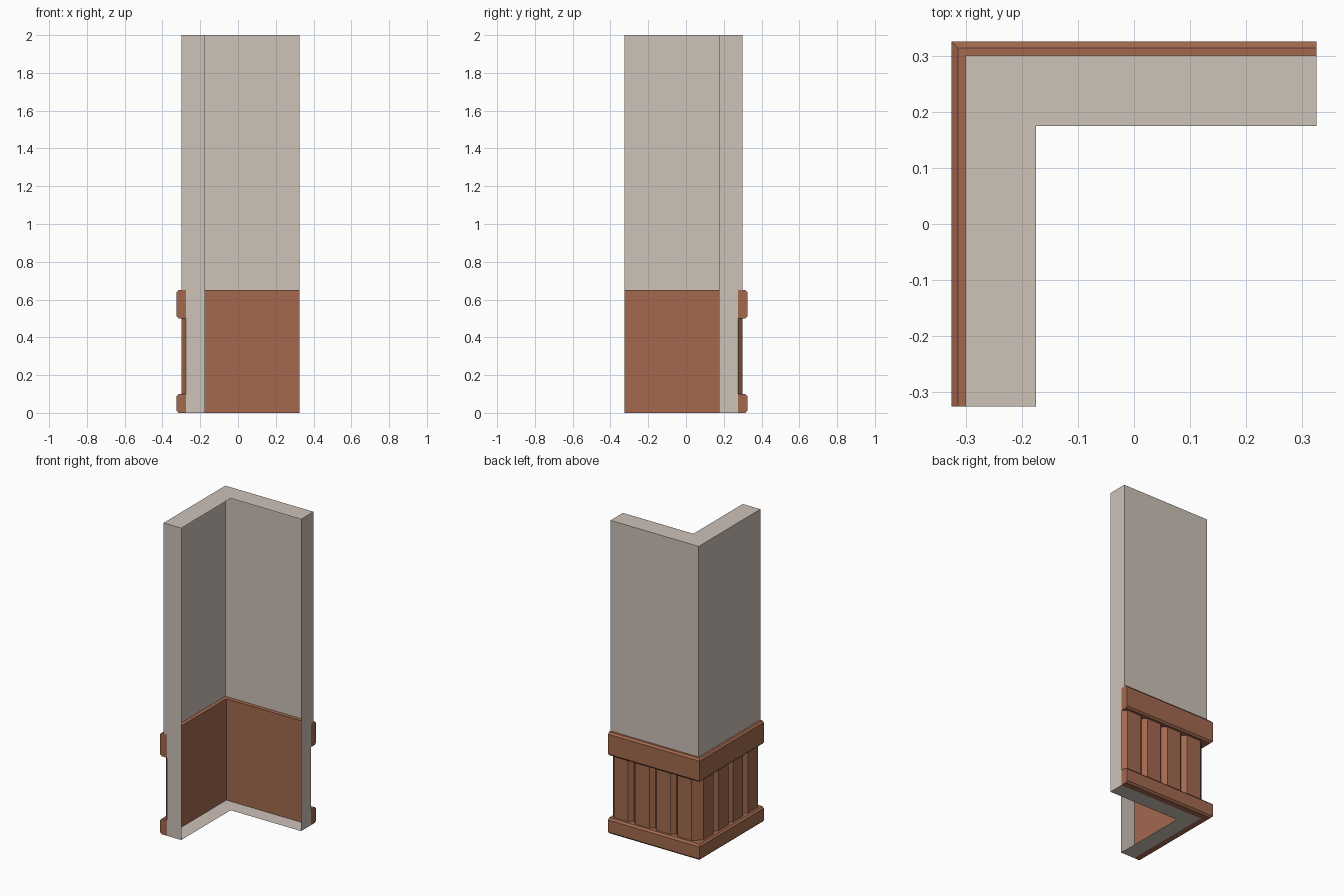
import bpy

if "Cube" in bpy.data.objects:
    bpy.data.objects.remove(bpy.data.objects["Cube"])


def material(name, rgb):
    m = bpy.data.materials.new(name)
    m.diffuse_color = (*rgb, 1)
    m.use_nodes = True
    m.node_tree.nodes["Principled BSDF"].inputs["Base Color"].default_value = m.diffuse_color
    return m


PLASTER = material("warm_grey_plaster", (0.61, 0.54, 0.48))
WOOD = material("red_brown_wood", (0.366, 0.141, 0.078))
END = 0.325   # where both arms of the corner stop


def make(name, verts, faces, mat):
    me = bpy.data.meshes.new(name)
    me.from_pydata(verts, [], faces)
    me.materials.append(mat)
    ob = bpy.data.objects.new(name, me)
    bpy.context.collection.objects.link(ob)
    return ob


def sweep(name, profile, mat, skip=(), caps=True):
    """Sweep (offset, z) profile along the L-shaped path with a mitred corner."""
    n = len(profile)
    verts = [(-d, -END, z) for d, z in profile]
    verts += [(-d, d, z) for d, z in profile]
    verts += [(END, d, z) for d, z in profile]
    faces = []
    for s in (0, n):
        for i in range(n):
            if i not in skip:
                j = (i + 1) % n
                faces.append((s + i, s + n + i, s + n + j, s + j))
    if caps:
        faces.append(tuple(range(n)))
        faces.append(tuple(reversed(range(2 * n, 3 * n))))
    return make(name, verts, faces, mat)


# Corner wall: an open shell without its inner faces
sweep("corner_wall",
      [(0.175, 2), (0.3, 2), (0.3, 0.65), (0.275, 0.65), (0.275, 0), (0.175, 0)],
      PLASTER, skip=(2, 3, 5))


# Chamfered rails
def rail(name, z0, z1, c=0.011):
    sweep(name, [(0.275, z1), (END - c, z1), (END, z1 - c),
                 (END, z0 + c), (END - c, z0), (0.275, z0)], WOOD)


rail("top_rail", 0.5, 0.65)
rail("base_rail", 0.0, 0.1)

# Flat backing seen from the inside
sweep("panel_backing", [(0.275, 0.1), (0.275, 0.5)], WOOD, skip=(1,), caps=False)

# Bevelled vertical boards, four on each arm, meeting in a chamfer at the corner
plan = []
for i in range(4):
    y = -END + 0.15 * i
    plan += [(-0.275, y), (-0.3, y + 0.025), (-0.3, y + 0.125)]
plan += [(-0.275, 0.275)] + [(-y, -x) for x, y in reversed(plan)]
n = len(plan)
make("panel_boards",
     [(x, y, 0.1) for x, y in plan] + [(x, y, 0.5) for x, y in plan],
     [(i, n + i, n + i + 1, i + 1) for i in range(n - 1)], WOOD)
